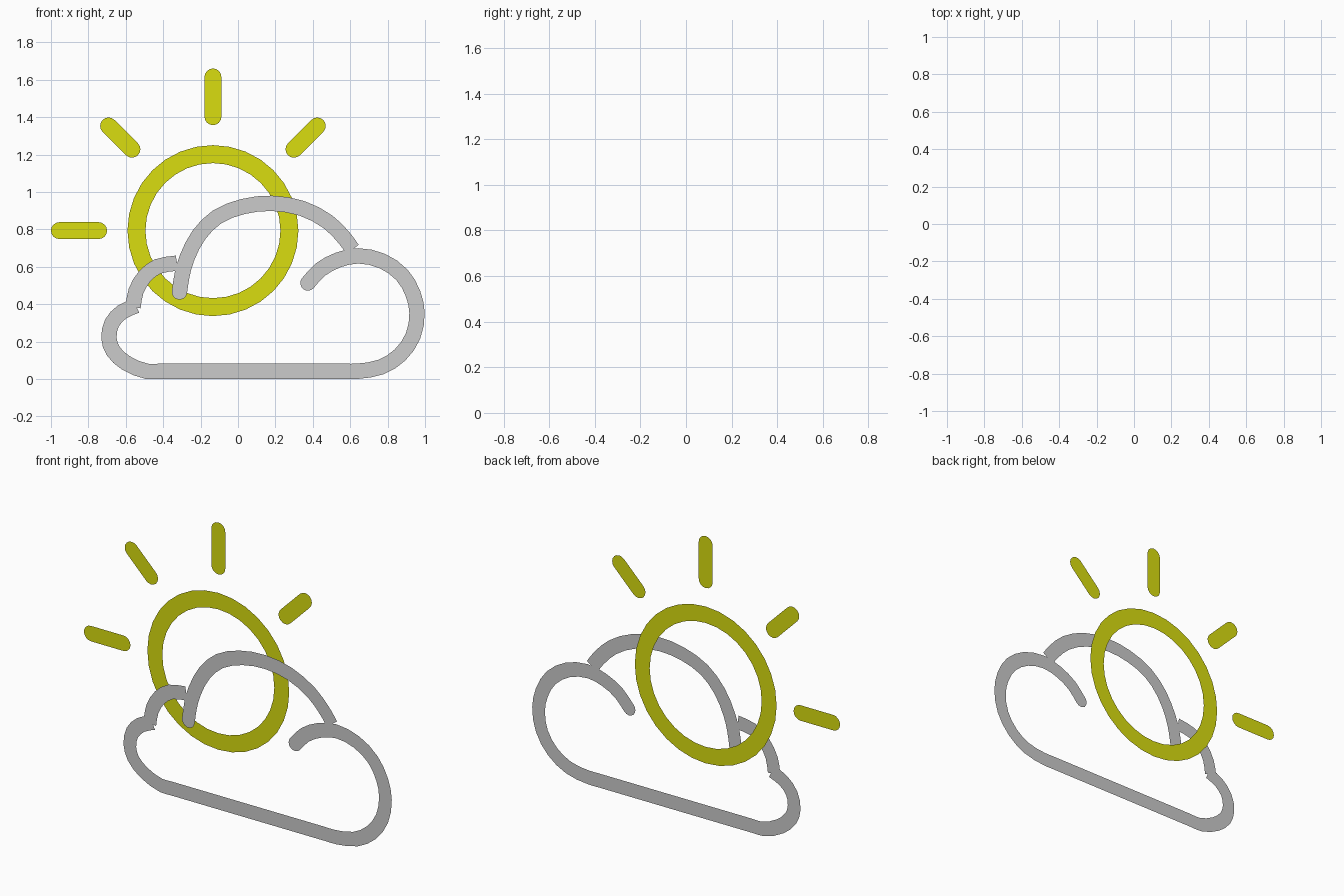
import bpy, bmesh, math
from mathutils import Vector

if "Cube" in bpy.data.objects:
    bpy.data.objects.remove(bpy.data.objects["Cube"])


def smooth_path(pts, steps):
    # Hermite spline through the points; returns (position, direction) samples
    p = [Vector(q) for q in pts]
    seg = [(b - a).normalized() for a, b in zip(p, p[1:])]
    tan = [seg[0]] + [(a + b).normalized() for a, b in zip(seg, seg[1:])] + [seg[-1]]
    out = []
    for i in range(len(p) - 1):
        size = (p[i + 1] - p[i]).length
        m0, m1 = tan[i] * size, tan[i + 1] * size
        for k in range(steps):
            t = k / steps
            pos = (p[i] * (2*t**3 - 3*t**2 + 1) + m0 * (t**3 - 2*t**2 + t)
                   + p[i + 1] * (3*t**2 - 2*t**3) + m1 * (t**3 - t**2))
            out.append((pos, tan[i].lerp(tan[i + 1], t).normalized()))
    out.append((p[-1], tan[-1]))
    return out


def stroke(bm, pts, half, y, steps=2, cap_start=False, cap_end=False):
    # flat ribbon in the XZ plane with optional round ends
    path = smooth_path(pts, steps)
    left, right = [], []
    for pos, d in path:
        n = Vector((-d.y, d.x)) * half
        left.append(bm.verts.new((pos.x + n.x, y, pos.y + n.y)))
        right.append(bm.verts.new((pos.x - n.x, y, pos.y - n.y)))
    for i in range(len(path) - 1):
        bm.faces.new((right[i], right[i + 1], left[i + 1], left[i]))

    def cap(a, b, centre, d):
        # half disc from a to b, bulging along d
        n = Vector((d.y, -d.x))
        arc = []
        for k in range(1, 8):
            t = math.pi * k / 8
            q = centre + (n * math.cos(t) + d * math.sin(t)) * half
            arc.append(bm.verts.new((q.x, y, q.y)))
        bm.faces.new([a] + arc + [b])

    if cap_start:
        cap(left[0], right[0], path[0][0], -path[0][1])
    if cap_end:
        cap(right[-1], left[-1], path[-1][0], path[-1][1])


def finish(bm, name, color=None):
    me = bpy.data.meshes.new(name)
    bm.to_mesh(me)
    bm.free()
    ob = bpy.data.objects.new(name, me)
    bpy.context.collection.objects.link(ob)
    if color:
        me.materials.append(color)
    return ob


yellow = bpy.data.materials.new("sun_yellow")
yellow.diffuse_color = (0.70, 0.73, 0.005, 1)
yellow.use_nodes = True
yellow.node_tree.nodes["Principled BSDF"].inputs["Base Color"].default_value = yellow.diffuse_color
SUN_Y, CLOUD_Y = 0.01, -0.01
CX, CZ = -0.134, 0.793

# sun ring
bm = bmesh.new()
N = 32
rings = [[bm.verts.new((CX + r * math.cos(2 * math.pi * i / N), SUN_Y,
                        CZ + r * math.sin(2 * math.pi * i / N))) for i in range(N)]
         for r in (0.361, 0.457)]
for i in range(N):
    j = (i + 1) % N
    bm.faces.new((rings[0][i], rings[1][i], rings[1][j], rings[0][j]))
finish(bm, "sun_ring", yellow)

# sun rays
rays = {"ray_left": ((-0.955, CZ), (-0.745, CZ)),
        "ray_upper_left": ((-0.692, 1.353), (-0.567, 1.228)),
        "ray_top": ((CX, 1.615), (CX, 1.402)),
        "ray_upper_right": ((0.424, 1.353), (0.299, 1.228))}
for name, ends in rays.items():
    bm = bmesh.new()
    stroke(bm, ends, 0.045, SUN_Y, 1, True, True)
    finish(bm, name, yellow)

# cloud outline: hook, right lobe, base, left lobe
bm = bmesh.new()
H = 0.041
stroke(bm, [(.374, .513), (.438, .583), (.535, .636), (.642, .658), (.770, .631),
            (.877, .556), (.936, .455), (.957, .353), (.936, .230), (.866, .128),
            (.765, .064), (.636, H), (.57, H), (-.42, H), (-.487, H), (-.599, .086),
            (-.668, .150), (-.690, .219), (-.674, .299), (-.620, .358), (-.545, .392)],
       H, CLOUD_Y, cap_start=True)
# small left bump
stroke(bm, [(-.561, .385), (-.545, .471), (-.497, .551), (-.428, .602), (-.326, .619)],
       H, CLOUD_Y)
# large top arch
stroke(bm, [(-.313, .465), (-.299, .556), (-.273, .647), (-.209, .770), (-.112, .866),
            (.027, .922), (.182, .939), (.342, .912), (.481, .840), (.572, .749),
            (.612, .693)], H, CLOUD_Y, cap_start=True)
finish(bm, "cloud_outline")
